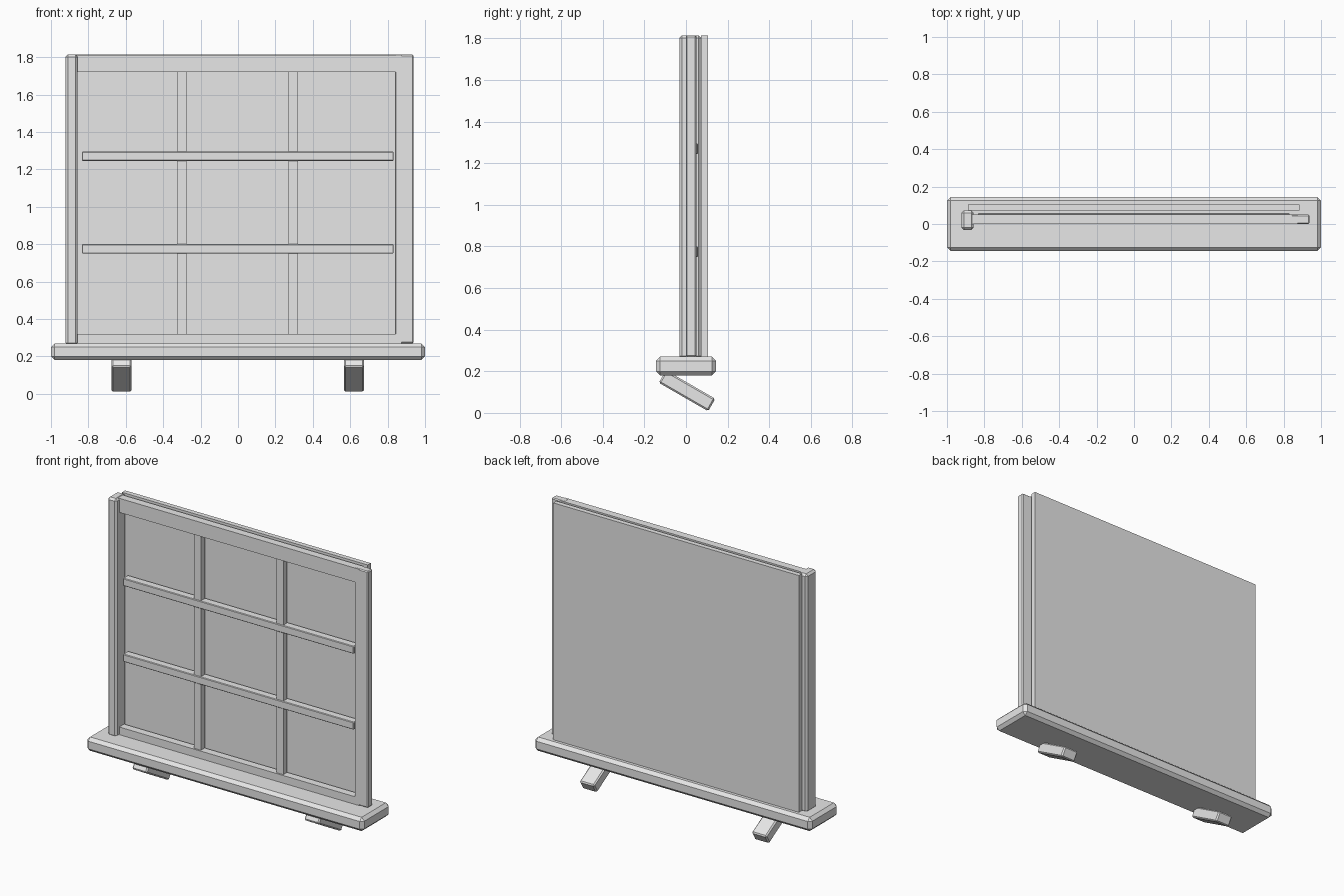
import bpy
import math

if "Cube" in bpy.data.objects:
    bpy.data.objects.remove(bpy.data.objects["Cube"], do_unlink=True)

grey = bpy.data.materials.new("light_grey")
grey.use_nodes = True
GREY = (0.8, 0.8, 0.8, 1)
grey.diffuse_color = GREY
grey.node_tree.nodes["Principled BSDF"].inputs["Base Color"].default_value = GREY


def box(name, x, y, z, bevel=0.0, tilt=0.0):
    """Box spanning the given ranges, with chamfered edges."""
    spans = (x, y, z)
    centre = [(a + b) / 2 for a, b in spans]
    bpy.ops.mesh.primitive_cube_add(size=1, location=centre)
    ob = bpy.context.object
    ob.name = name
    ob.scale = [b - a for a, b in spans]
    bpy.ops.object.transform_apply(location=False, rotation=False, scale=True)
    ob.rotation_euler.x = math.radians(tilt)
    ob.data.materials.append(grey)
    if bevel:
        mod = ob.modifiers.new("chamfer", "BEVEL")
        mod.width = bevel
        mod.segments = 1
    return ob


BASE, TOP = 0.27, 1.815
FRAME_Y = (0.0, 0.05)

# Sill
box("sill", (-1, 1), (-0.145, 0.145), (0.18, BASE), 0.02)

# Hinge post and window frame
box("hinge_post", (-0.923, -0.857), (-0.032, 0.073), (BASE - 0.01, TOP), 0.013)
box("latch_stile", (0.84, 0.938), FRAME_Y, (BASE, TOP - 0.002), 0.006)
box("top_rail", (-0.88, 0.875), FRAME_Y, (1.72, TOP - 0.003))
box("bottom_rail", (-0.88, 0.875), FRAME_Y, (BASE - 0.01, 0.32))

# Glazing bars
for side, x in (("right", -0.3), ("left", 0.295)):
    box(side + "_upright_bar", (x - 0.025, x + 0.025), (0.01, 0.05), (0.31, 1.73))
for level, z in (("lower", 0.775), ("upper", 1.27)):
    box(level + "_cross_bar", (-0.835, 0.832), (0.005, 0.058), (z - 0.025, z + 0.025), 0.004)

# Back panel
box("back_panel", (-0.888, 0.885), (0.073, 0.105), (BASE - 0.005, TOP))

# Slanted brackets under the sill
for side, x in (("right", -0.623), ("left", 0.62)):
    box(side + "_bracket", (x - 0.053, x + 0.053), (-0.132, 0.142), (0.072, 0.141), 0.008, -30)
